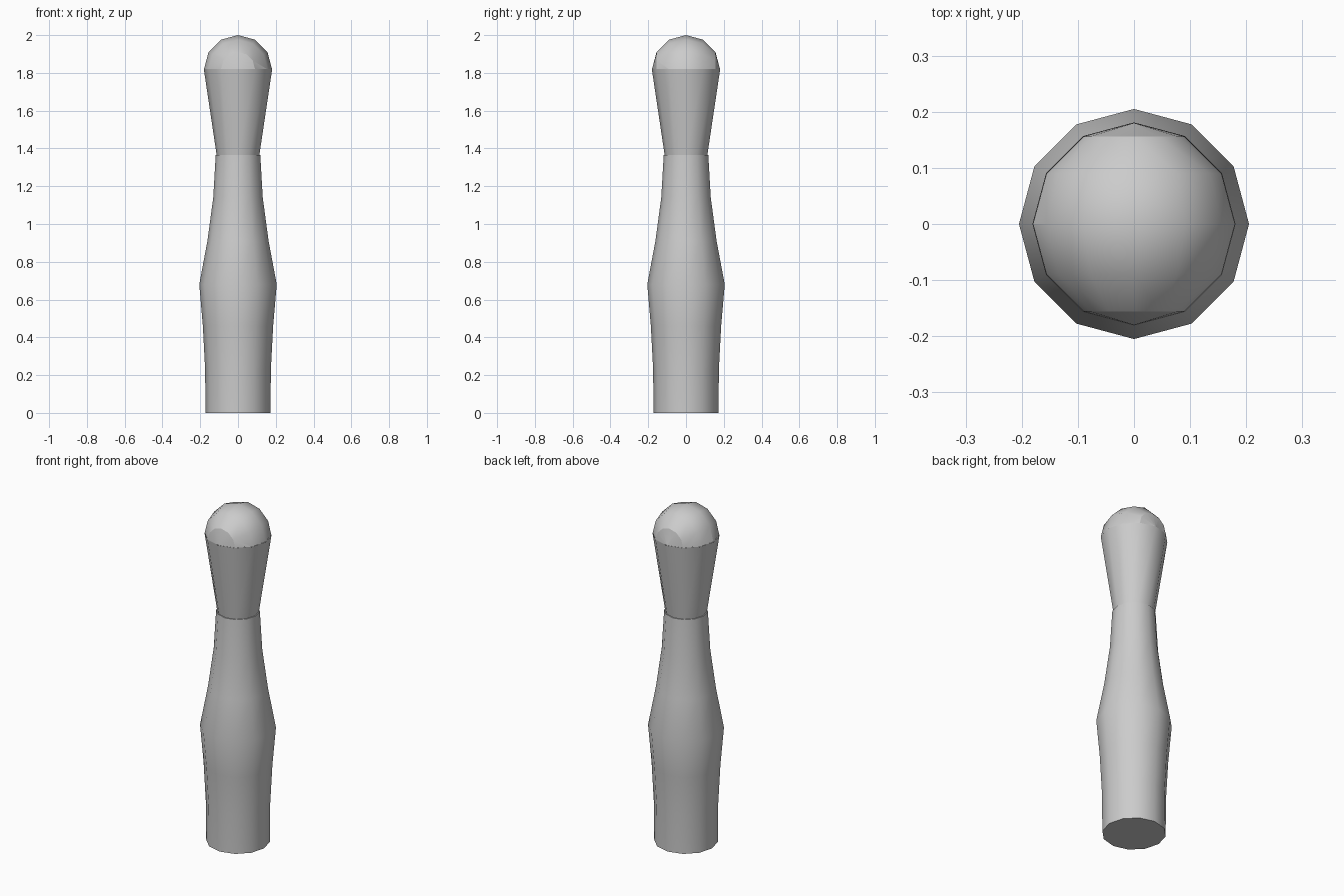
import bpy
import bmesh
from math import cos, sin, pi, radians
from mathutils import Matrix

old = bpy.data.objects.get("Cube")
if old:
    bpy.data.objects.remove(old, do_unlink=True)

SIDES = 12

# Single plain grey material
grey = bpy.data.materials.new("plain_grey")
grey.use_nodes = True
colour = (0.6, 0.6, 0.6, 1)
grey.diffuse_color = colour
grey.node_tree.nodes["Principled BSDF"].inputs["Base Color"].default_value = colour


def finish(bm, name):
    """Turn a bmesh into a smooth-shaded grey object."""
    bmesh.ops.recalc_face_normals(bm, faces=bm.faces)
    mesh = bpy.data.meshes.new(name)
    bm.to_mesh(mesh)
    bm.free()
    mesh.materials.append(grey)
    obj = bpy.data.objects.new(name, mesh)
    bpy.context.collection.objects.link(obj)
    bpy.ops.object.select_all(action="DESELECT")
    obj.select_set(True)
    bpy.context.view_layer.objects.active = obj
    bpy.ops.object.shade_smooth_by_angle(angle=radians(30))
    return obj


def turned(name, profile, cap_top=True):
    """Revolve a (radius, height) profile around z and cap its ends."""
    bm = bmesh.new()
    rings = []
    for r, z in profile:
        rings.append([bm.verts.new((r * cos(2 * pi * i / SIDES),
                                    r * sin(2 * pi * i / SIDES), z))
                      for i in range(SIDES)])
    for low, high in zip(rings, rings[1:]):
        for i in range(SIDES):
            j = (i + 1) % SIDES
            bm.faces.new((low[i], low[j], high[j], high[i]))
    bm.faces.new(rings[0][::-1])
    if cap_top:
        bm.faces.new(rings[-1])
    return finish(bm, name)


# Straight foot, swelling belly and narrow neck
turned("body", [(0.172, 0), (0.174, 0.23), (0.186, 0.46), (0.205, 0.68),
                (0.162, 0.91), (0.131, 1.14), (0.118, 1.365)])

# Flared upper section, open where the rounded end sits
turned("upper_grip", [(0.113, 1.365), (0.181, 1.82)], cap_top=False)

# Rounded end: upper half of a sphere whose poles point front and back
bm = bmesh.new()
bmesh.ops.create_uvsphere(bm, u_segments=SIDES, v_segments=SIDES // 2, radius=0.18)
bmesh.ops.rotate(bm, verts=bm.verts, cent=(0, 0, 0),
                 matrix=Matrix.Rotation(pi / 2, 3, "X"))
bmesh.ops.bisect_plane(bm, geom=bm.verts[:] + bm.edges[:] + bm.faces[:],
                       plane_co=(0, 0, 0), plane_no=(0, 0, 1), clear_inner=True)
bmesh.ops.translate(bm, verts=bm.verts, vec=(0, 0, 1.82))
finish(bm, "rounded_end")
